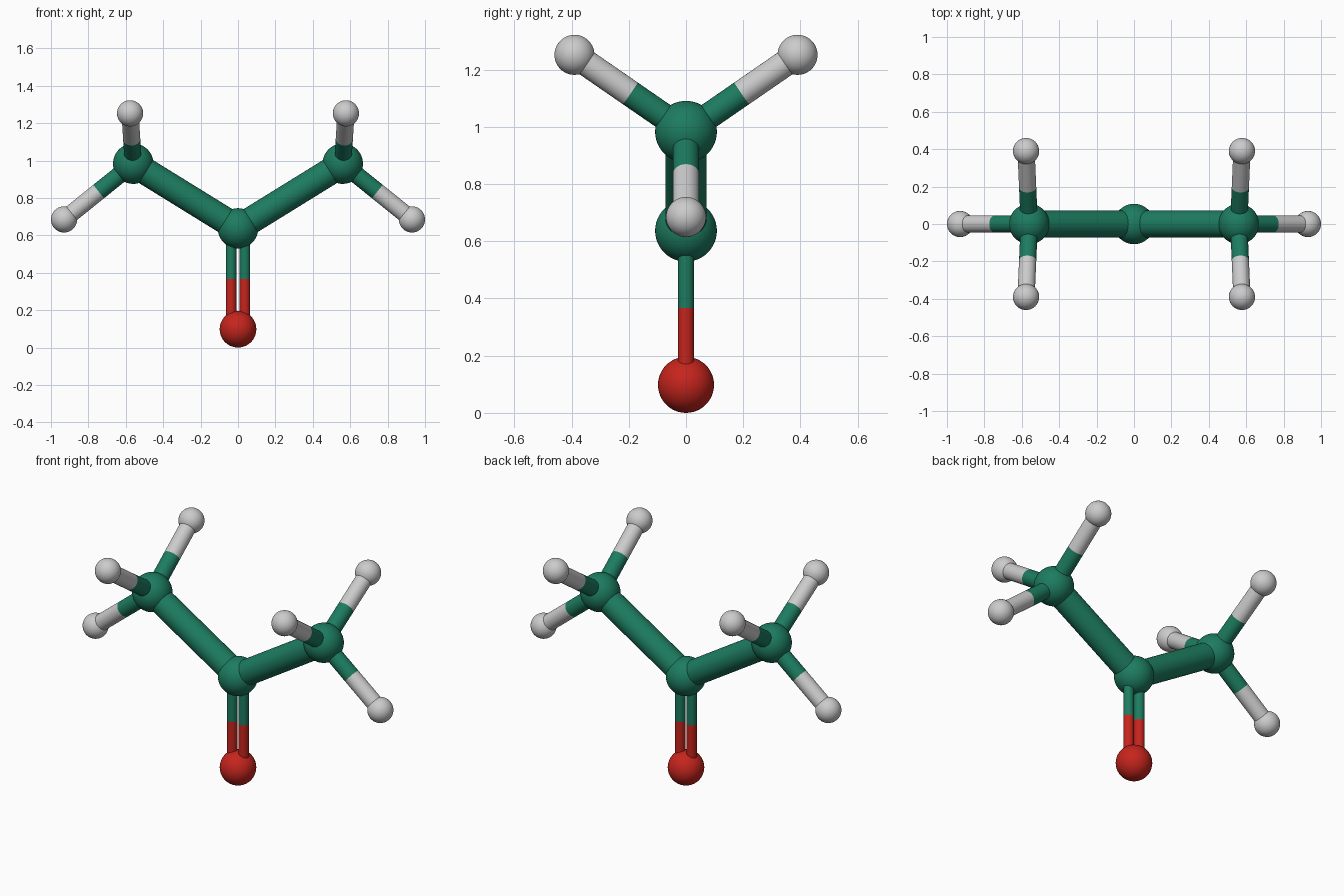
import bpy
from mathutils import Vector

if "Cube" in bpy.data.objects:
    bpy.data.objects.remove(bpy.data.objects["Cube"])


def material(name, color):
    m = bpy.data.materials.new(name)
    m.diffuse_color = color
    m.use_nodes = True
    m.node_tree.nodes["Principled BSDF"].inputs["Base Color"].default_value = m.diffuse_color
    return m


GREEN = material("carbon_green", (0.012, 0.20, 0.115, 1))
RED = material("oxygen_red", (0.56, 0.018, 0.012, 1))
GREY = None  # hydrogen keeps the default grey


def finish(name, mat):
    ob = bpy.context.object
    ob.name = name
    if mat:
        ob.data.materials.append(mat)
    bpy.ops.object.shade_smooth_by_angle()
    return ob


def atom(name, pos, radius, mat):
    bpy.ops.mesh.primitive_uv_sphere_add(segments=48, ring_count=24, radius=radius, location=pos)
    return finish(name, mat)


def rod(name, a, b, radius, mat):
    a, b = Vector(a), Vector(b)
    d = b - a
    bpy.ops.mesh.primitive_cylinder_add(vertices=32, radius=radius, depth=d.length,
                                        location=(a + b) / 2,
                                        rotation=d.to_track_quat('Z', 'Y').to_euler())
    return finish(name, mat)


def split_bond(name, a, b, radius, mat_a, mat_b):
    """Bond coloured half by one atom and half by the other."""
    mid = (Vector(a) + Vector(b)) / 2
    rod(name + "_inner", a, mid, radius, mat_a)
    rod(name + "_outer", mid, b, radius, mat_b)


R_CARBON, R_OXYGEN, R_HYDROGEN = 0.108, 0.098, 0.07
R_SINGLE, R_CH, R_DOUBLE = 0.072, 0.046, 0.028

# Central carbon and oxygen
center = (0, 0, 0.637)
oxygen = (0, 0, 0.098)
atom("central_carbon", center, R_CARBON, GREEN)
atom("oxygen", oxygen, R_OXYGEN, RED)

# Double bond: two thin parallel rods
for s, side in ((-1, "left"), (1, "right")):
    off = Vector((s * 0.037, 0, 0))
    split_bond("double_bond_" + side, Vector(center) + off, Vector(oxygen) + off,
               R_DOUBLE, GREEN, RED)

# Methyl group on each side
for s, side in ((-1, "left"), (1, "right")):
    carbon = (s * 0.56, 0, 0.983)
    atom(side + "_carbon", carbon, R_CARBON, GREEN)
    rod(side + "_carbon_bond", center, carbon, R_SINGLE, GREEN)
    hydrogens = {
        "outer": (s * 0.93, 0, 0.685),
        "front": (s * 0.577, -0.39, 1.252),
        "back": (s * 0.577, 0.39, 1.252),
    }
    for label, pos in hydrogens.items():
        atom(f"{side}_{label}_hydrogen", pos, R_HYDROGEN, GREY)
        split_bond(f"{side}_{label}_hydrogen_bond", carbon, pos, R_CH, GREEN, GREY)
